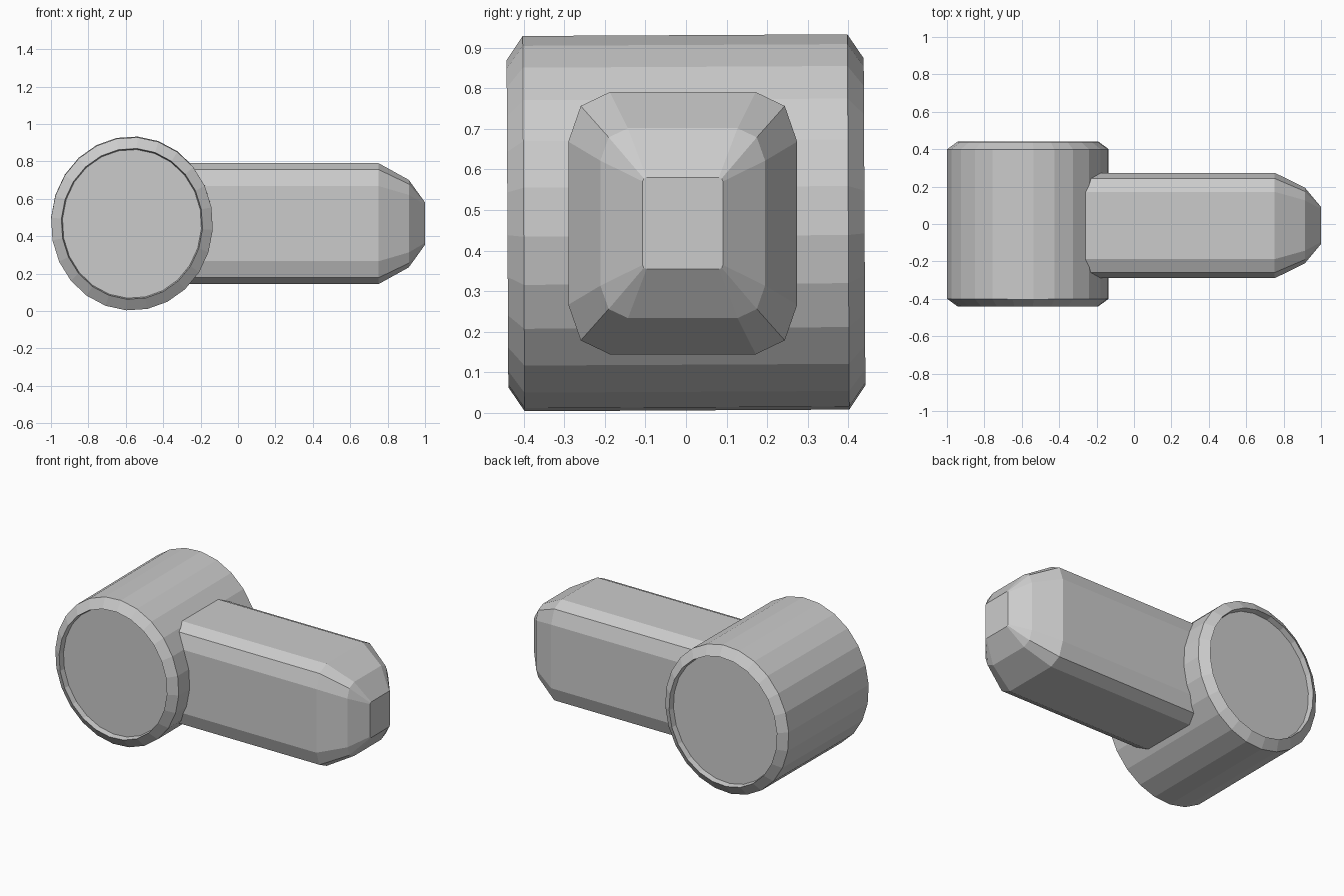
import bpy, math
from mathutils import Matrix, Vector

if "Cube" in bpy.data.objects:
    bpy.data.objects.remove(bpy.data.objects["Cube"])


def loft(name, rings):
    """Skin a list of equal-length vertex rings and cap both ends."""
    n = len(rings[0])
    verts = [v for ring in rings for v in ring]
    faces = [(r * n + i, r * n + (i + 1) % n, (r + 1) * n + (i + 1) % n, (r + 1) * n + i)
             for r in range(len(rings) - 1) for i in range(n)]
    last = (len(rings) - 1) * n
    faces += [tuple(reversed(range(n))), tuple(range(last, last + n))]
    mesh = bpy.data.meshes.new(name)
    mesh.from_pydata(verts, [], faces)
    obj = bpy.data.objects.new(name, mesh)
    bpy.context.collection.objects.link(obj)
    return obj


CZ = 0.4685
TILT = Matrix.Rotation(math.radians(0.3), 4, 'X')


# Cross barrel: chamfered 24-sided drum along y with shallow recessed caps
def barrel_ring(y, rx, rz):
    angles = [math.radians(11 - 15 * i) for i in range(24)]
    return [Vector((rx * math.cos(a), y, rz * math.sin(a))) for a in angles]


half = [(0.40, 0.433, 0.4635), (0.44, 0.378, 0.404), (0.405, 0.372, 0.398)]
profile = [(-y, rx, rz) for y, rx, rz in reversed(half)] + half
barrel = loft("cross_barrel", [barrel_ring(*p) for p in profile])
barrel.data.transform(Matrix.Translation((-0.567, 0, CZ)) @ TILT)


# Arm: rounded-corner bar along x with a two-step tapered tip
def arm_ring(x, hy, hz, by, bz):
    corner = [(hy, hz - bz), (hy - by * 0.3, hz - bz * 0.28), (hy - by, hz)]
    pts = []
    for sy, sz in ((1, 1), (-1, 1), (-1, -1), (1, -1)):
        quad = corner if sy * sz > 0 else corner[::-1]
        pts += [Vector((x, sy * y, sz * z)) for y, z in quad]
    return pts


stations = [(-0.45, 0.282, 0.323, 0.102, 0.122),
            (0.752, 0.282, 0.323, 0.102, 0.122),
            (0.913, 0.203, 0.234, 0.068, 0.080),
            (1.0, 0.099, 0.113, 0.010, 0.010)]
arm = loft("arm", [arm_ring(*s) for s in stations])
arm.data.transform(Matrix.Translation((0, -0.008, CZ - 0.001)))
